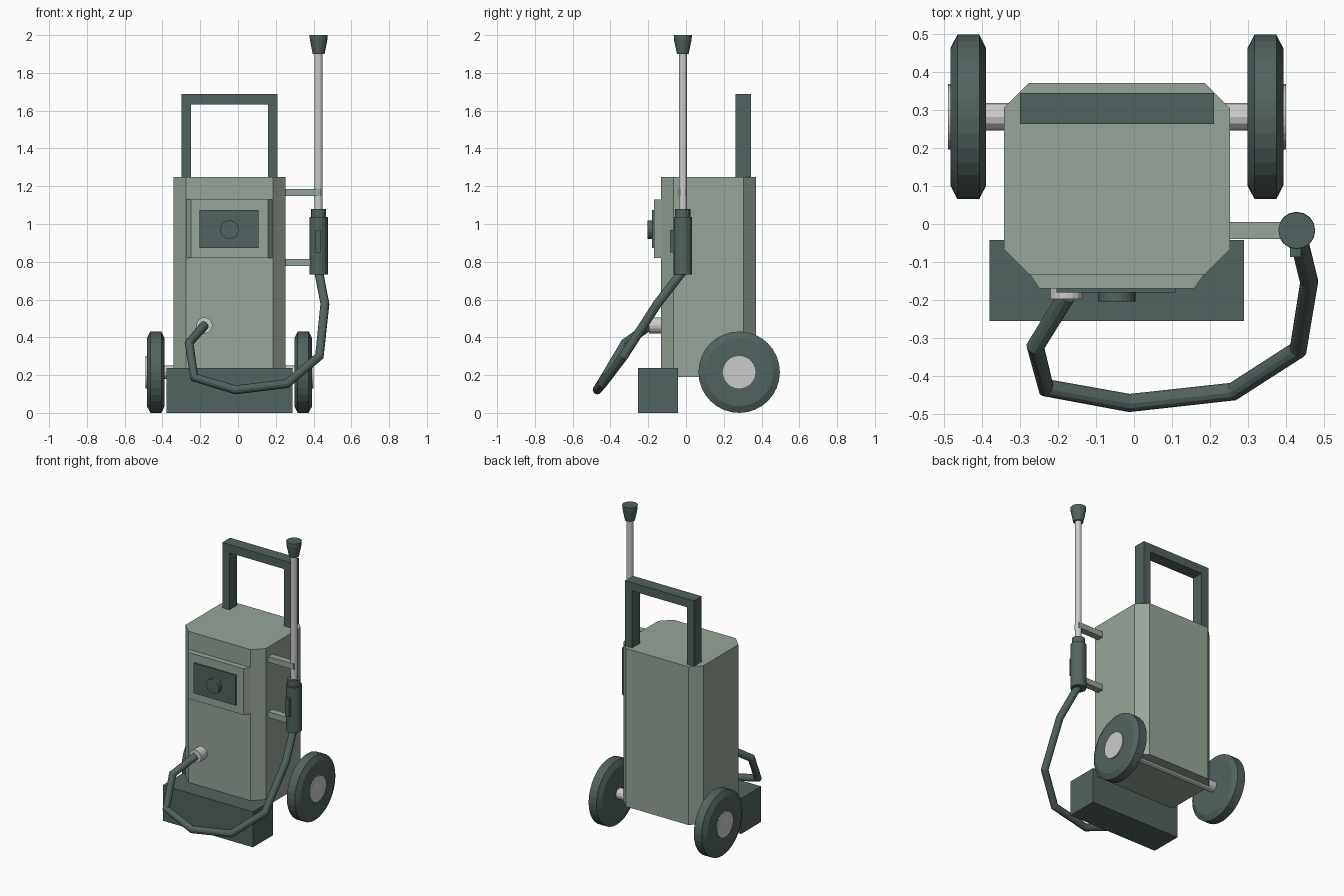
import bpy, bmesh
from math import pi, cos, sin
from mathutils import Vector

if "Cube" in bpy.data.objects:
    bpy.data.objects.remove(bpy.data.objects["Cube"])


def material(name, rgb):
    m = bpy.data.materials.new(name)
    m.diffuse_color = (*rgb, 1)
    m.use_nodes = True
    m.node_tree.nodes["Principled BSDF"].inputs["Base Color"].default_value = m.diffuse_color
    return m


GREEN = material("pale_green", (0.31, 0.38, 0.32))
DARK = material("dark_green", (0.085, 0.125, 0.115))
CX = -0.045                      # centre line of the cabinet

# Axis mapping: (u, v, depth) to world coordinates
MAP = {'X': lambda u, v, d: (d, u, v),
       'Y': lambda u, v, d: (u, d, v),
       'Z': lambda u, v, d: (u, v, d)}


def finish(name, bm, mat):
    bmesh.ops.recalc_face_normals(bm, faces=bm.faces)
    me = bpy.data.meshes.new(name)
    bm.to_mesh(me)
    bm.free()
    ob = bpy.data.objects.new(name, me)
    bpy.context.collection.objects.link(ob)
    if mat:
        me.materials.append(mat)
    return ob


def prism(name, pts, axis, lo, hi, mat=None):
    """Extrude a flat outline along an axis."""
    bm = bmesh.new()
    f = bm.faces.new([bm.verts.new(MAP[axis](u, v, lo)) for u, v in pts])
    ext = bmesh.ops.extrude_face_region(bm, geom=[f])['geom']
    verts = [g for g in ext if isinstance(g, bmesh.types.BMVert)]
    shift = Vector(MAP[axis](0, 0, hi - lo))
    bmesh.ops.translate(bm, verts=verts, vec=shift)
    return finish(name, bm, mat)


def box(name, x, y, z, mat=None):
    pts = [(x[0], y[0]), (x[1], y[0]), (x[1], y[1]), (x[0], y[1])]
    return prism(name, pts, 'Z', z[0], z[1], mat)


def lathe(name, centre, axis, profile, sides, mat=None):
    """Stack rings of (depth, radius) along an axis and cap the ends."""
    bm = bmesh.new()
    rings = []
    for d, r in profile:
        ring = []
        for i in range(sides):
            a = 2 * pi * i / sides
            ring.append(bm.verts.new(MAP[axis](
                centre[0] + r * cos(a), centre[1] + r * sin(a), d)))
        rings.append(ring)
    for a, b in zip(rings, rings[1:]):
        for i in range(sides):
            j = (i + 1) % sides
            bm.faces.new((a[i], a[j], b[j], b[i]))
    bm.faces.new(rings[0])
    bm.faces.new(rings[-1])
    return finish(name, bm, mat)


# Cabinet with chamfered vertical edges
w, c, y0, y1 = 0.297, 0.066, -0.132, 0.37
prism("cabinet", [(CX - w, y0 + c), (CX - w + c, y0), (CX + w - c, y0), (CX + w, y0 + c),
                  (CX + w, y1 - c), (CX + w - c, y1), (CX - w + c, y1), (CX - w, y1 - c)],
      'Z', 0.19, 1.25, GREEN)

# Control panel, screen and dial
prism("control_panel", [(CX - 0.23, -0.13), (CX - 0.203, -0.17),
                        (CX + 0.203, -0.17), (CX + 0.23, -0.13)], 'Z', 0.82, 1.13, GREEN)
box("screen", (-0.203, 0.109), (-0.18, -0.165), (0.873, 1.075), DARK)
lathe("dial", (CX, 0.97), 'Y', [(-0.204, 0.049), (-0.175, 0.049)], 24, DARK)

# Front foot
box("foot", (-0.379, 0.289), (-0.255, -0.042), (0, 0.238), DARK)

# Push handle
o, i = 0.255, 0.203
prism("push_handle", [(CX - o, 1.25), (CX - o, 1.688), (CX + o, 1.688), (CX + o, 1.25),
                      (CX + i, 1.25), (CX + i, 1.632), (CX - i, 1.632), (CX - i, 1.25)],
      'Y', 0.262, 0.344, DARK)

# Axle, wheels and hubs
WC = (0.2815, 0.2155)
lathe("axle", (WC[0], 0.2155), 'X', [(CX - 0.36, 0.036), (CX + 0.36, 0.036)], 12)
for s, side in ((-1, "left"), (1, "right")):
    x = CX + s * 0.39
    lathe(side + "_wheel", WC, 'X', [(x - 0.047, 0.18), (x - 0.029, 0.2155),
                                     (x + 0.029, 0.2155), (x + 0.047, 0.18)], 32, DARK)
    lathe(side + "_hub", WC, 'X', [(x - s * 0.04, 0.086), (x + s * 0.054, 0.086)], 24)

# Spray wand: brackets, grip, trigger, tube and nozzle
WX, WY = 0.427, -0.017
for z, label in ((0.797, "lower"), (1.167, "upper")):
    box(label + "_wand_bracket", (0.24, 0.44), (-0.04, 0.005), (z - 0.019, z + 0.019), GREEN)
lathe("wand_grip", (WX, WY), 'Z', [(0.733, 0.049), (1.037, 0.049)], 16, DARK)
lathe("wand_collar", (WX, WY), 'Z', [(1.03, 0.04), (1.08, 0.04)], 16, DARK)
box("trigger", (0.41, 0.438), (-0.086, -0.04), (0.848, 0.968), DARK)
lathe("wand_tube", (WX, WY), 'Z', [(1.07, 0.021), (1.92, 0.021)], 12)
lathe("nozzle", (WX, WY), 'Z', [(1.9, 0.031), (1.978, 0.047), (2.0, 0.048)], 16, DARK)

# Hose and its connector
lathe("hose_connector", (-0.178, 0.463), 'Y', [(-0.197, 0.043), (-0.125, 0.043)], 16)
path = [(WX, WY, 0.75), (0.46, -0.152, 0.577), (0.431, -0.33, 0.3), (0.26, -0.44, 0.155),
        (-0.012, -0.47, 0.122), (-0.231, -0.43, 0.187), (-0.259, -0.322, 0.37),
        (-0.178, -0.19, 0.463)]
cu = bpy.data.curves.new("hose", 'CURVE')
cu.dimensions = '3D'
cu.bevel_depth = 0.024
cu.bevel_resolution = 4
cu.use_fill_caps = True
sp = cu.splines.new('POLY')
sp.points.add(len(path) - 1)
for p, co in zip(sp.points, path):
    p.co = (*co, 1)
sp.use_smooth = False
cu.materials.append(DARK)
hose = bpy.data.objects.new("hose", cu)
bpy.context.collection.objects.link(hose)
